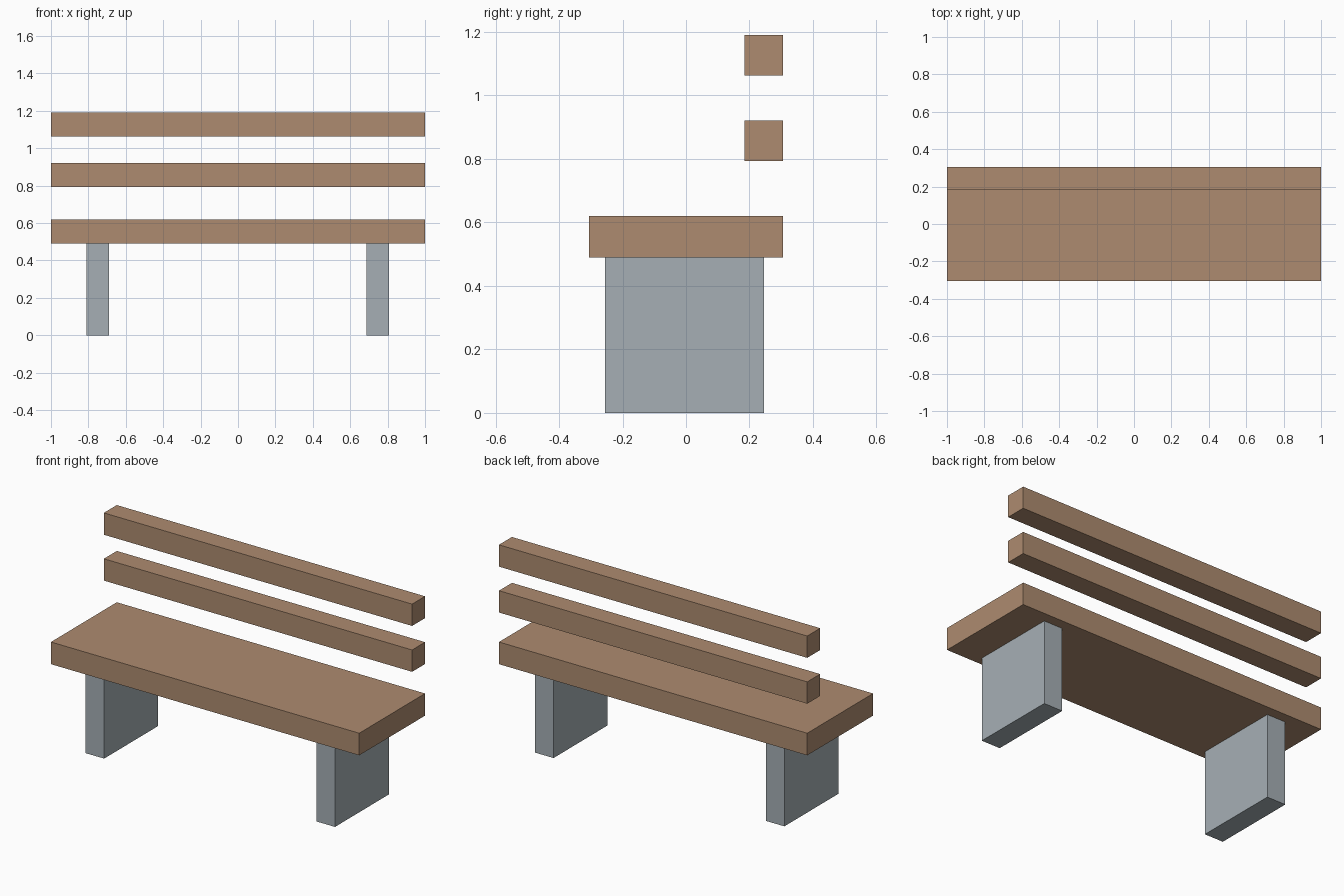
import bpy

if "Cube" in bpy.data.objects:
    bpy.data.objects.remove(bpy.data.objects["Cube"])


def material(name, color):
    m = bpy.data.materials.new(name)
    m.diffuse_color = (*color, 1)
    m.use_nodes = True
    m.node_tree.nodes["Principled BSDF"].inputs["Base Color"].default_value = m.diffuse_color
    return m


wood = material("brown_wood", (0.42, 0.26, 0.16))
stone = material("grey_stone", (0.38, 0.43, 0.46))


def box(name, x, y, z, mat):
    """Box spanning the given (min, max) ranges."""
    centre = [(a + b) / 2 for a, b in (x, y, z)]
    bpy.ops.mesh.primitive_cube_add(size=1, location=centre)
    o = bpy.context.object
    o.name = name
    o.scale = [b - a for a, b in (x, y, z)]
    bpy.ops.object.transform_apply(location=False, rotation=False, scale=True)
    o.data.materials.append(mat)
    return o


# Seat slab
box("seat", (-1, 1), (-0.305, 0.305), (0.49, 0.62), wood)

# Backrest slats
for name, z in (("lower", 0.793), ("upper", 1.062)):
    box(name + "_back_slat", (-1, 1), (0.185, 0.305), (z, z + 0.128), wood)

# Slab legs
for name, x in (("left", -0.75), ("right", 0.748)):
    box(name + "_leg", (x - 0.06, x + 0.06), (-0.255, 0.245), (0, 0.49), stone)
